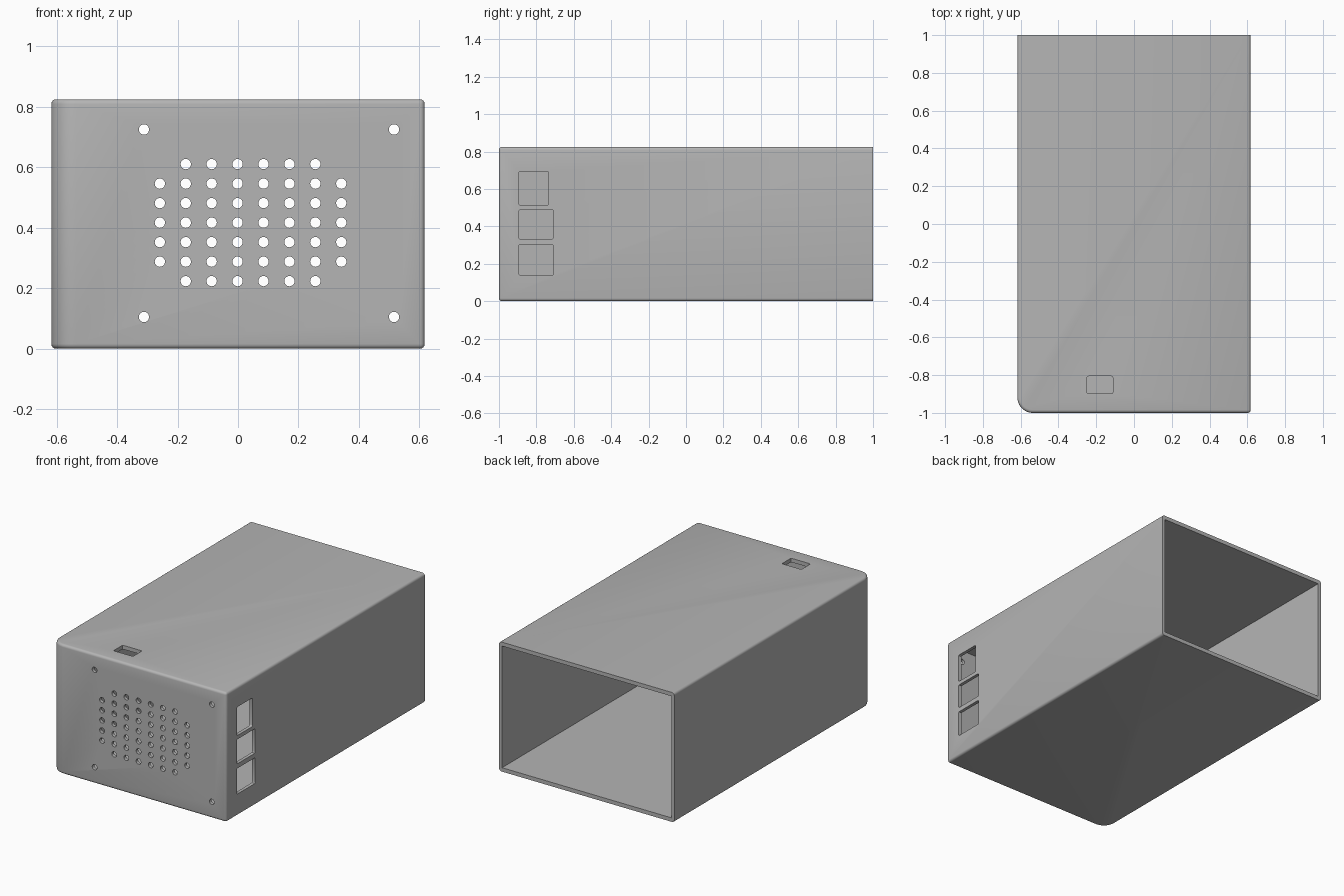
import bpy, bmesh, math
from mathutils import Matrix, Vector

if "Cube" in bpy.data.objects:
    bpy.data.objects.remove(bpy.data.objects["Cube"])

W, L, H = 1.235, 2.0, 0.825      # outer width, length, height
SIDE, CAP = 0.021, 0.025         # wall thickness: sides/front, top/bottom

gray = bpy.data.materials.new("plain gray")
gray.diffuse_color = (0.46, 0.46, 0.46, 1)
gray.use_nodes = True
gray.node_tree.nodes["Principled BSDF"].inputs["Base Color"].default_value = gray.diffuse_color


def box(bm, lo, hi):
    lo, hi = Vector(lo), Vector(hi)
    m = Matrix.Translation((lo + hi) / 2) @ Matrix.Diagonal((*(hi - lo), 1))
    return bmesh.ops.create_cube(bm, size=1, matrix=m)["verts"]


def edges_along(verts, axis):
    found = {e for v in verts for e in v.link_edges}
    return [e for e in found
            if abs((e.verts[0].co - e.verts[1].co).normalized()[axis]) > 0.99]


def bevel(bm, edges, radius, segments):
    bmesh.ops.bevel(bm, geom=edges, offset=radius, segments=segments,
                    profile=0.5, affect='EDGES')


def make(name, bm):
    bmesh.ops.recalc_face_normals(bm, faces=bm.faces)
    mesh = bpy.data.meshes.new(name)
    bm.to_mesh(mesh)
    bm.free()
    mesh.materials.append(gray)
    ob = bpy.data.objects.new(name, mesh)
    bpy.context.collection.objects.link(ob)
    return ob


def round_front_left(bm, verts, radius):
    corner = [e for e in edges_along(verts, 2)
              if all(v.co.x < 0 and v.co.y < 0 for v in e.verts)]
    bevel(bm, corner, radius, 10)


# outer shell: big round on the front left corner, small rounds elsewhere
bm = bmesh.new()
round_front_left(bm, box(bm, (-W/2, -L/2, 0), (W/2, L/2, H)), 0.082)
sharp = [e for e in bm.edges if e.calc_face_angle(0) > 1
         and not all(v.co.y > L/2 - 0.001 for v in e.verts)]
bevel(bm, sharp, 0.016, 4)
shell = make("enclosure_shell", bm)

# cavity, open at the back
bm = bmesh.new()
round_front_left(bm, box(bm, (-W/2 + SIDE, -L/2 + SIDE, CAP),
                         (W/2 - SIDE, L/2 + 0.1, H - CAP)), 0.061)
cavity = make("cavity_cutter", bm)

# all openings in the walls
bm = bmesh.new()


def hole(x, z, r=0.017):
    m = Matrix.Translation((x, -L/2, z)) @ Matrix.Rotation(math.pi/2, 4, 'X')
    bmesh.ops.create_cone(bm, cap_ends=True, segments=24, radius1=r, radius2=r,
                          depth=0.1, matrix=m)


# speaker grille without its four corner holes
for i in range(8):
    for j in range(7):
        if not (i in (0, 7) and j in (0, 6)):
            hole(0.0415 + (i - 3.5) * 0.0857, 0.417 + (j - 3) * 0.0645)
# screw holes
for x in (-0.311, 0.516):
    for z in (0.105, 0.725):
        hole(x, z)
# port windows on the right side
for y1, z0, z1 in ((-0.735, 0.512, 0.694), (-0.709, 0.332, 0.488), (-0.709, 0.139, 0.303)):
    v = box(bm, (W/2 - 0.05, -0.893, z0), (W/2 + 0.05, y1, z1))
    bevel(bm, edges_along(v, 0), 0.008, 3)
# switch opening in the top
v = box(bm, (-0.249, -0.898, H - 0.05), (-0.112, -0.806, H + 0.05))
bevel(bm, edges_along(v, 2), 0.008, 3)
openings = make("opening_cutter", bm)

# cut and finish
bpy.context.view_layer.objects.active = shell
shell.select_set(True)
for cutter in (cavity, openings):
    mod = shell.modifiers.new(cutter.name, 'BOOLEAN')
    mod.operation, mod.solver, mod.object = 'DIFFERENCE', 'EXACT', cutter
    bpy.ops.object.modifier_apply(modifier=mod.name)
    bpy.data.objects.remove(cutter)
bpy.ops.object.select_all(action='DESELECT')
shell.select_set(True)
bpy.ops.object.shade_smooth_by_angle(angle=math.radians(30))
